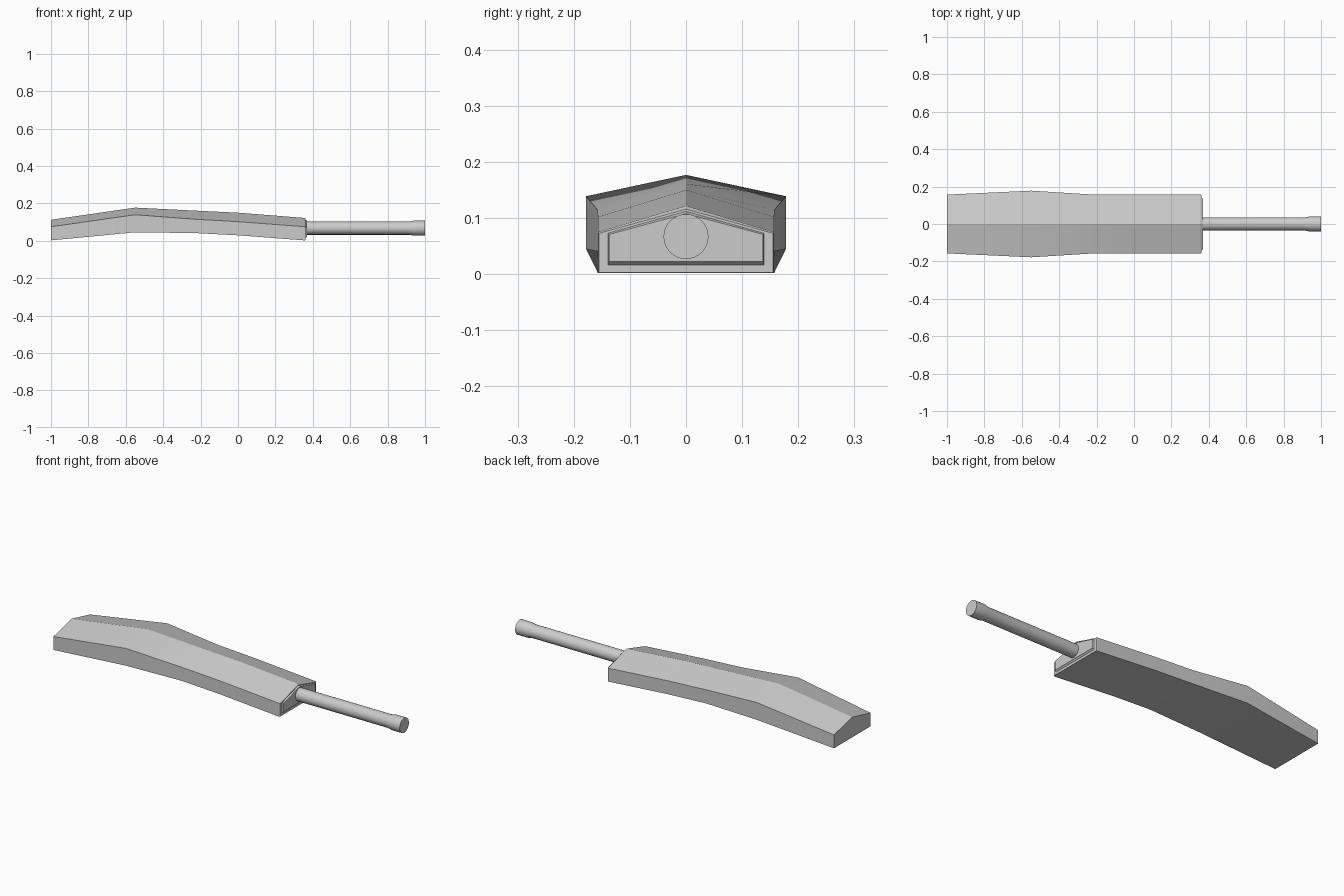
import bpy, bmesh, math

if "Cube" in bpy.data.objects:
    bpy.data.objects.remove(bpy.data.objects["Cube"])


def loft(name, rings):
    """Skin a list of equal-length point rings and cap both ends."""
    bm = bmesh.new()
    loops = [[bm.verts.new(p) for p in ring] for ring in rings]
    n = len(loops[0])
    for a, b in zip(loops, loops[1:]):
        for i in range(n):
            j = (i + 1) % n
            bm.faces.new((a[i], a[j], b[j], b[i]))
    bm.faces.new(loops[0])
    bm.faces.new(loops[-1])
    bmesh.ops.recalc_face_normals(bm, faces=bm.faces)
    mesh = bpy.data.meshes.new(name)
    bm.to_mesh(mesh)
    bm.free()
    obj = bpy.data.objects.new(name, mesh)
    bpy.context.collection.objects.link(obj)
    bpy.ops.object.select_all(action='DESELECT')
    bpy.context.view_layer.objects.active = obj
    obj.select_set(True)
    bpy.ops.object.shade_smooth_by_angle(angle=math.radians(15))
    return obj


def blade_ring(x, w, bottom, edge, spine):
    return [(x, -w, bottom), (x, 0, bottom), (x, w, bottom),
            (x, w, edge), (x, 0, spine), (x, -w, edge)]


def circle(x, r, z=0.067, n=32):
    return [(x, r * math.cos(math.tau * i / n), z + r * math.sin(math.tau * i / n))
            for i in range(n)]


# Blade: five-sided ridged section, with a chamfered shoulder plate at the end
loft("blade", [blade_ring(*s) for s in (
    (-1.0, 0.157, 0.002, 0.075, 0.112),
    (-0.55, 0.178, 0.045, 0.139, 0.177),
    (-0.23, 0.158, 0.041, 0.115, 0.161),
    (0.0, 0.157, 0.029, 0.102, 0.150),
    (0.355, 0.157, 0.002, 0.075, 0.122),
    (0.362, 0.155, 0.003, 0.073, 0.116),
    (0.362, 0.139, 0.016, 0.073, 0.112),
    (0.370, 0.137, 0.023, 0.071, 0.108))])

# Handle: round shaft with a slightly wider butt
loft("handle", [circle(x, r) for x, r in (
    (0.34, 0.035), (0.915, 0.035), (0.94, 0.040), (1.0, 0.040))])
